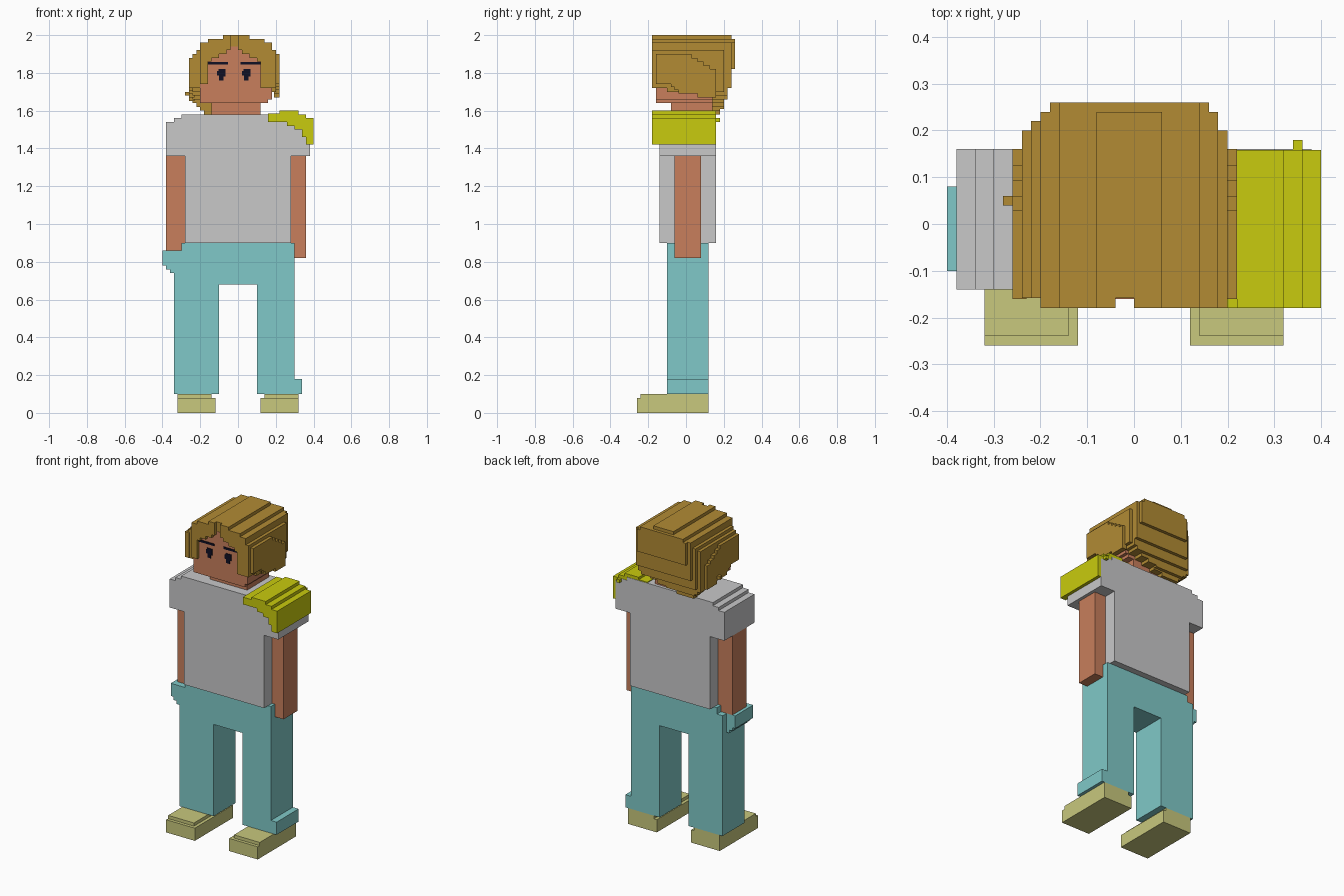
import bpy, bmesh

STEP = 0.02


def material(name, rgb):
    m = bpy.data.materials.new(name)
    lin = [((c / 255 + 0.055) / 1.055) ** 2.4 if c > 10 else c / 255 / 12.92 for c in rgb]
    m.diffuse_color = (*lin, 1)
    return m


HAIR = material("golden brown", (178, 139, 52))
SKIN = material("skin", (200, 127, 92))
SHIRT = material("light grey", (200, 200, 201))
YELLOW = material("yellow", (201, 203, 14))
TEAL = material("teal", (128, 201, 200))
SHOE = material("pale olive", (200, 200, 125))
DARK = material("near black", (16, 16, 36))


def stairs(pts):
    """Turn slanted edges of an outline into small square steps, x first."""
    out = []
    for (a, b), (c, d) in zip(pts, pts[1:] + pts[:1]):
        n = max(1, round(min(abs(c - a), abs(d - b)) / STEP))
        out.append((a, b))
        if abs(c - a) < 1e-6 or abs(d - b) < 1e-6:
            continue
        for i in range(n):
            x = a + (c - a) * (i + 1) / n
            out.append((x, b + (d - b) * i / n))
            if i < n - 1:
                out.append((x, b + (d - b) * (i + 1) / n))
    return out


def prism(name, pts, axis, lo, hi, mat):
    """Extrude an outline along x, y or z."""
    place = {"x": lambda p, t: (t, p[0], p[1]),
             "y": lambda p, t: (p[0], t, p[1]),
             "z": lambda p, t: (p[0], p[1], t)}[axis]
    bm = bmesh.new()
    rings = [[bm.verts.new(place(p, t)) for p in pts] for t in (lo, hi)]
    n = len(pts)
    bm.faces.new(rings[0])
    bm.faces.new(rings[1])
    for i in range(n):
        j = (i + 1) % n
        bm.faces.new((rings[0][i], rings[0][j], rings[1][j], rings[1][i]))
    bmesh.ops.recalc_face_normals(bm, faces=bm.faces)
    me = bpy.data.meshes.new(name)
    bm.to_mesh(me)
    bm.free()
    me.materials.append(mat)
    ob = bpy.data.objects.new(name, me)
    bpy.context.collection.objects.link(ob)
    return ob


def box(name, x0, x1, y0, y1, z0, z1, mat):
    return prism(name, [(x0, z0), (x1, z0), (x1, z1), (x0, z1)], "y", y0, y1, mat)


# Shoes with a slightly smaller top layer
for side, s in (("left", -1), ("right", 1)):
    box(side + "_shoe", *sorted((s * 0.12, s * 0.32)), -0.26, 0.12, 0, 0.08, SHOE)
    box(side + "_shoe_top", *sorted((s * 0.14, s * 0.32)), -0.24, 0.12, 0.08, 0.10, SHOE)

# Trousers, hip flare and ankle cuff
prism("trousers", [(-0.34, 0.1), (-0.1, 0.1), (-0.1, 0.68), (0.1, 0.68), (0.1, 0.1),
                   (0.3, 0.1), (0.3, 0.9), (-0.3, 0.9), (-0.3, 0.86), (-0.34, 0.86)],
      "y", -0.1, 0.12, TEAL)
prism("hip_flare", stairs([(-0.34, 0.86), (-0.4, 0.86), (-0.4, 0.78), (-0.34, 0.72)]),
      "y", -0.1, 0.08, TEAL)
box("ankle_cuff", 0.3, 0.34, -0.1, 0.12, 0.1, 0.18, TEAL)

# Shirt with short sleeves and stepped shoulders
prism("shirt", [(-0.28, 0.9), (0.28, 0.9), (0.28, 1.36), (0.38, 1.36), (0.38, 1.54),
                (0.34, 1.54), (0.34, 1.56), (0.3, 1.56), (0.3, 1.58), (-0.3, 1.58),
                (-0.3, 1.56), (-0.34, 1.56), (-0.34, 1.54), (-0.38, 1.54),
                (-0.38, 1.36), (-0.28, 1.36)], "y", -0.14, 0.16, SHIRT)

# Arms
box("left_arm", -0.38, -0.28, -0.06, 0.08, 0.86, 1.36, SKIN)
box("right_arm", 0.28, 0.36, -0.06, 0.08, 0.82, 1.36, SKIN)

# Yellow shoulder cover
prism("shoulder_cover", [(0.16, 1.585), (0.22, 1.585), (0.22, 1.6), (0.32, 1.6), (0.32, 1.58),
                         (0.36, 1.58), (0.36, 1.56), (0.4, 1.56), (0.4, 1.42), (0.36, 1.42),
                         (0.36, 1.46), (0.34, 1.46), (0.34, 1.5), (0.3, 1.5), (0.3, 1.52),
                         (0.26, 1.52), (0.26, 1.54), (0.16, 1.54)],
      "y", -0.18, 0.158, YELLOW)
box("shoulder_nub", 0.34, 0.36, 0.14, 0.18, 1.54, 1.56, YELLOW)

# Neck and head
box("neck", -0.14, 0.12, -0.08, 0.14, 1.57, 1.65, SKIN)
box("chin", -0.2, 0.16, -0.16, 0.14, 1.64, 1.66, SKIN)
box("head", -0.2, 0.18, -0.16, 0.14, 1.66, 1.86, SKIN)
box("forehead", -0.16, 0.12, -0.16, 0.1, 1.86, 1.94, SKIN)

# Eyes and eyebrows as thin plates
for side, x in (("left", -0.088), ("right", 0.043)):
    prism(side + "_eye", [(x - 0.012, 1.76), (x + 0.012, 1.76), (x + 0.012, 1.78),
                          (x + 0.022, 1.78), (x + 0.022, 1.82), (x - 0.014, 1.82),
                          (x - 0.014, 1.81), (x - 0.022, 1.81), (x - 0.022, 1.785),
                          (x - 0.012, 1.785)], "y", -0.164, -0.159, DARK)
for side, x in (("left", -0.16), ("right", 0.012)):
    box(side + "_eyebrow", x, x + 0.108, -0.164, -0.159, 1.844, 1.857, DARK)

# Main hair mass: overlap of a front, a side and a top outline
front = [(-0.08, 2.0), (0.06, 2.0), (0.06, 1.98), (0.14, 1.98), (0.14, 1.96), (0.18, 1.96),
         (0.18, 1.92), (0.2, 1.92), (0.2, 1.7), (0.16, 1.66), (0.06, 1.62), (-0.06, 1.58),
         (-0.16, 1.58), (-0.24, 1.66), (-0.24, 1.9), (-0.22, 1.9), (-0.22, 1.92),
         (-0.2, 1.92), (-0.2, 1.96), (-0.16, 1.96), (-0.16, 1.98), (-0.08, 1.98)]
side_view = [(-0.3, 2.1), (0.24, 2.1), (0.24, 1.98), (0.26, 1.98), (0.26, 1.82), (0.24, 1.82),
             (0.24, 1.72), (0.22, 1.72), (0.22, 1.66), (0.2, 1.66), (0.2, 1.61), (0.18, 1.61),
             (0.18, 1.5), (0.14, 1.5), (0.14, 1.66), (0.04, 1.68), (-0.06, 1.7),
             (-0.1, 1.72), (-0.3, 1.72)]
top = [(-0.5, -0.158), (0.2, -0.158), (0.2, 0.2), (0.18, 0.2), (0.18, 0.24), (0.16, 0.24),
       (0.16, 0.4), (-0.18, 0.4), (-0.18, 0.24), (-0.2, 0.24), (-0.2, 0.22), (-0.22, 0.22),
       (-0.22, 0.2), (-0.5, 0.2)]
hair = prism("hair", stairs(front), "y", -0.5, 0.5, HAIR)
for outline, axis, lo, hi in ((side_view, "x", -0.6, 0.6), (top, "z", 1.3, 2.4)):
    cutter = prism("hair_cutter", stairs(outline), axis, lo, hi, HAIR)
    mod = hair.modifiers.new("overlap", "BOOLEAN")
    mod.operation = "INTERSECT"
    mod.solver = "EXACT"
    mod.object = cutter
    bpy.context.view_layer.objects.active = hair
    bpy.ops.object.modifier_apply(modifier=mod.name)
    bpy.data.objects.remove(cutter)

# Raised locks sweeping down both sides of the head
lock = stairs([(-0.16, 1.9), (0.0, 1.9), (0.06, 1.86), (0.16, 1.8), (0.16, 1.67), (0.06, 1.69),
               (-0.04, 1.71), (-0.08, 1.74), (-0.16, 1.74)])
prism("right_side_lock", lock, "x", 0.19, 0.22, HAIR)
prism("left_side_lock", [(y, z - 0.02) for y, z in lock], "x", -0.26, -0.23, HAIR)
box("loose_strand", -0.28, -0.25, 0.04, 0.06, 1.68, 1.70, HAIR)

# Parted fringe framing the face
prism("left_fringe", [(-0.2, 1.74), (-0.16, 1.74), (-0.16, 1.86), (-0.14, 1.86), (-0.14, 1.88),
                      (-0.1, 1.88), (-0.1, 1.9), (-0.06, 1.9), (-0.06, 1.92), (-0.04, 1.92),
                      (-0.04, 2.0), (-0.08, 2.0), (-0.08, 1.98), (-0.16, 1.98), (-0.16, 1.96),
                      (-0.2, 1.96)], "y", -0.18, -0.15, HAIR)
prism("right_fringe", [(0.2, 1.72), (0.12, 1.72), (0.12, 1.86), (0.1, 1.86), (0.1, 1.88),
                       (0.06, 1.88), (0.06, 1.9), (0.02, 1.9), (0.02, 1.92), (0.0, 1.92),
                       (0.0, 2.0), (0.06, 2.0), (0.06, 1.98), (0.14, 1.98), (0.14, 1.96),
                       (0.18, 1.96), (0.18, 1.92), (0.2, 1.92)], "y", -0.18, -0.15, HAIR)
